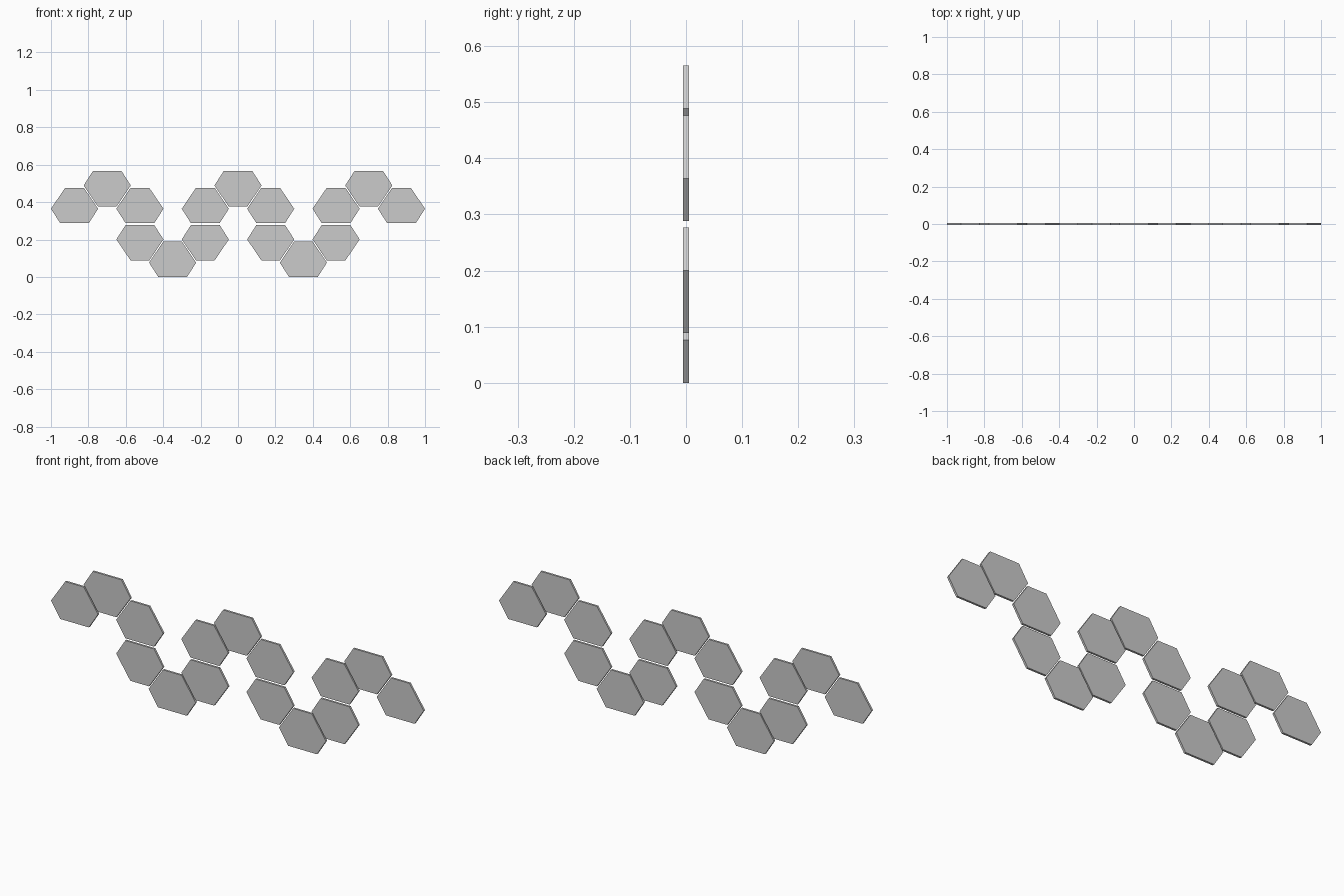
import bpy
import bmesh

if "Cube" in bpy.data.objects:
    bpy.data.objects.remove(bpy.data.objects["Cube"])

HALF_W, WIDE, NARROW = 0.126, 0.077, 0.050   # half widths: corners, long edge, short edge
SHORT, HEIGHT, THICK = 0.0765, 0.1885, 0.01
STEP = 0.1748                                # x distance between neighbouring tiles


def tile(name, x, z, flip):
    """Flat hexagonal plate with a wide bottom edge, or a wide top edge if flipped."""
    pts = [(-WIDE, 0), (WIDE, 0), (HALF_W, SHORT),
           (NARROW, HEIGHT), (-NARROW, HEIGHT), (-HALF_W, SHORT)]
    if flip:
        pts = [(-px, HEIGHT - pz) for px, pz in pts]
    bm = bmesh.new()
    face = bm.faces.new([bm.verts.new((px, -THICK / 2, pz)) for px, pz in pts])
    ext = bmesh.ops.extrude_face_region(bm, geom=[face], use_keep_orig=True)
    moved = [v for v in ext["geom"] if isinstance(v, bmesh.types.BMVert)]
    bmesh.ops.translate(bm, verts=moved, vec=(0, THICK, 0))
    bmesh.ops.recalc_face_normals(bm, faces=bm.faces)
    mesh = bpy.data.meshes.new(name)
    bm.to_mesh(mesh)
    bm.free()
    obj = bpy.data.objects.new(name, mesh)
    obj.location = (x, 0, z)
    bpy.context.collection.objects.link(obj)


# Rows of tiles forming the wave: name, bottom z, flipped, columns
rows = [
    ("crest_tile", 0.377, True, (-4, 0, 4)),
    ("upper_slope_tile", 0.288, False, (-5, -3, -1, 1, 3, 5)),
    ("lower_slope_tile", 0.0885, True, (-3, -1, 1, 3)),
    ("trough_tile", 0.0, False, (-2, 2)),
]
for name, z, flip, columns in rows:
    for i, c in enumerate(columns):
        tile(f"{name}_{i + 1}", c * STEP, z, flip)
